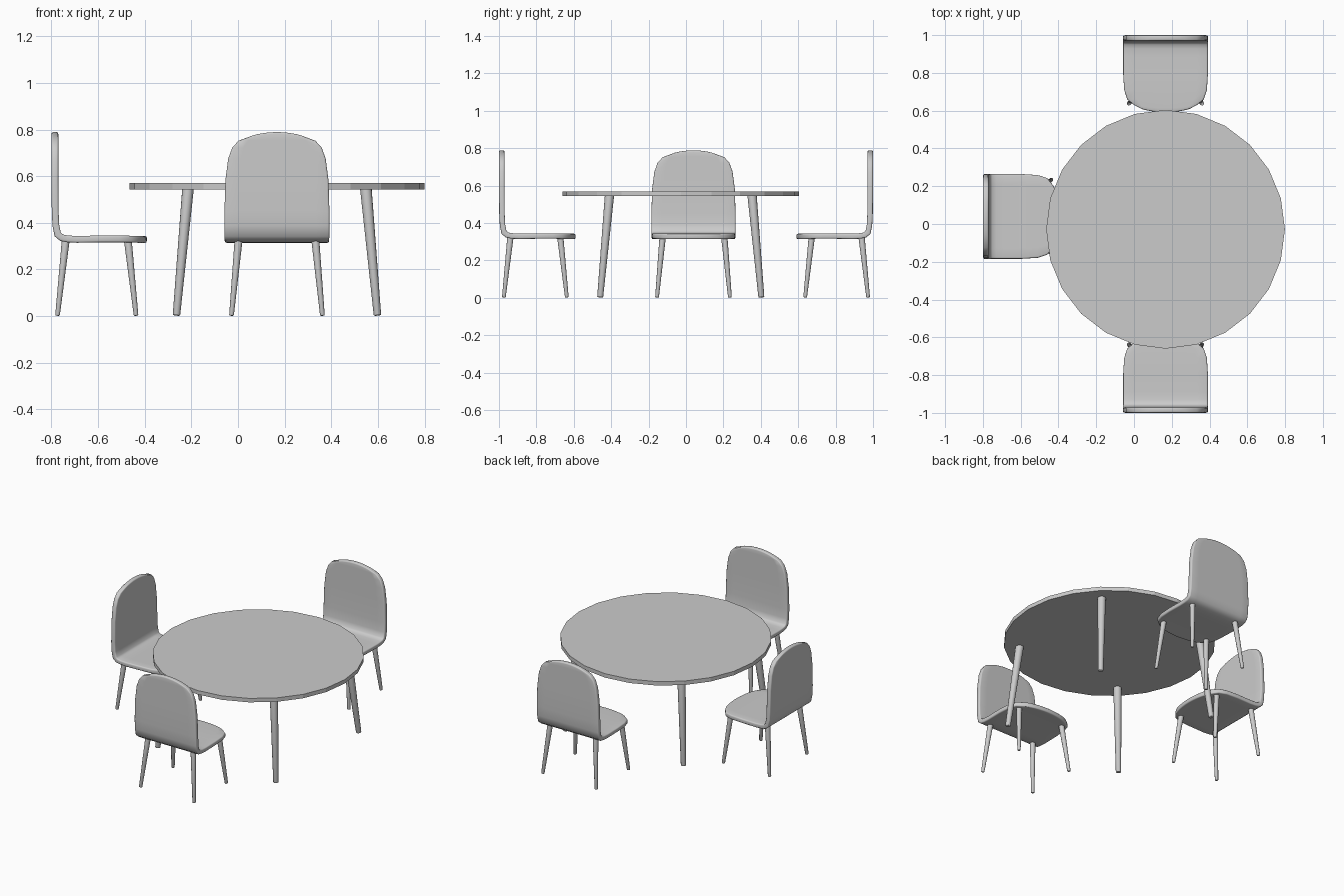
import bpy, bmesh, math
from mathutils import Vector

if "Cube" in bpy.data.objects:
    bpy.data.objects.remove(bpy.data.objects["Cube"])

# Shell rows, top of the back to front of the seat: y, z, half width, end-arc drop in y, in z
ROWS = [
    (.015, .789, .100, 0, .013), (.015, .757, .165, 0, .005), (.015, .722, .192, 0, 0),
    (.015, .675, .209, 0, 0), (.015, .583, .221, 0, 0), (.016, .450, .225, 0, 0),
    (.019, .390, .225, 0, 0), (.027, .350, .225, 0, 0), (.044, .336, .224, 0, 0),
    (.070, .331, .224, 0, 0), (.110, .329, .224, 0, 0), (.210, .331, .224, 0, 0),
    (.290, .331, .219, 0, 0), (.340, .330, .203, 0, 0), (.385, .329, .165, .014, 0),
    (.409, .328, .125, .018, 0),
]
COLS = 8


def add_object(name, bm, place=(0, 0, 0), turn=0, smooth=True):
    bmesh.ops.recalc_face_normals(bm, faces=bm.faces)
    mesh = bpy.data.meshes.new(name)
    bm.to_mesh(mesh)
    bm.free()
    ob = bpy.data.objects.new(name, mesh)
    bpy.context.collection.objects.link(ob)
    ob.location = place
    ob.rotation_euler.z = turn
    if smooth:
        bpy.ops.object.select_all(action='DESELECT')
        ob.select_set(True)
        bpy.context.view_layer.objects.active = ob
        bpy.ops.object.shade_smooth_by_angle(angle=math.radians(50))
    return ob


def add_leg(name, foot, top, r_foot, r_top, place, turn=0):
    # tapered round leg between two points
    foot, top = Vector(foot), Vector(top)
    axis = top - foot
    bm = bmesh.new()
    bmesh.ops.create_cone(bm, cap_ends=True, segments=14, radius1=r_foot,
                          radius2=r_top, depth=axis.length)
    rim = [e for e in bm.edges if all(v.co.z < 0 for v in e.verts)]
    bmesh.ops.bevel(bm, geom=rim, offset=.004, segments=2, profile=.5, affect='EDGES')
    bm.transform(axis.to_track_quat('Z', 'Y').to_matrix().to_4x4())
    bmesh.ops.translate(bm, verts=bm.verts, vec=(foot + top) / 2)
    return add_object(name, bm, place, turn)


def add_chair(label, place, turn):
    # one bent sheet forms back and seat
    bm = bmesh.new()
    grid = []
    for y, z, half, dy, dz in ROWS:
        us = [-1 + 2 * i / COLS for i in range(COLS + 1)]
        grid.append([bm.verts.new((half * u, y - dy * u * u, z - dz * u * u)) for u in us])
    for a, b in zip(grid, grid[1:]):
        for i in range(COLS):
            bm.faces.new((a[i], a[i + 1], b[i + 1], b[i]))
    shell = add_object(label + "_chair_shell", bm, place, turn)
    solid = shell.modifiers.new("thickness", 'SOLIDIFY')
    solid.thickness = .029
    solid.offset = 0
    solid.use_even_offset = True
    bevel = shell.modifiers.new("round_edges", 'BEVEL')
    bevel.width = .009
    bevel.segments = 3
    bevel.limit_method = 'ANGLE'
    bevel.angle_limit = math.radians(60)
    # splayed legs
    for side, sx in (("left", -1), ("right", 1)):
        for end, y0, y1 in (("rear", .026, .061), ("front", .363, .328)):
            add_leg(f"{label}_chair_{end}_{side}_leg", (sx * .195, y0, .002),
                    (sx * .165, y1, .322), .010, .017, place, turn)


# Table top
CX, CY = .167, -.028
bm = bmesh.new()
bmesh.ops.create_cone(bm, cap_ends=True, segments=24, radius1=.632, radius2=.632, depth=.026)
add_object("table_top", bm, (CX, CY, .557), smooth=False)

# Table legs
for sx in (-1, 1):
    for sy in (-1, 1):
        name = f"table_{'front' if sy < 0 else 'back'}_{'left' if sx < 0 else 'right'}_leg"
        add_leg(name, (sx * .431, sy * .431, .003), (sx * .381, sy * .381, .55),
                .016, .025, (CX, CY, 0))

# Chairs
add_chair("front", (CX, -1, 0), 0)
add_chair("back", (CX, 1, 0), math.pi)
add_chair("left", (-.8, .04, 0), -math.pi / 2)
